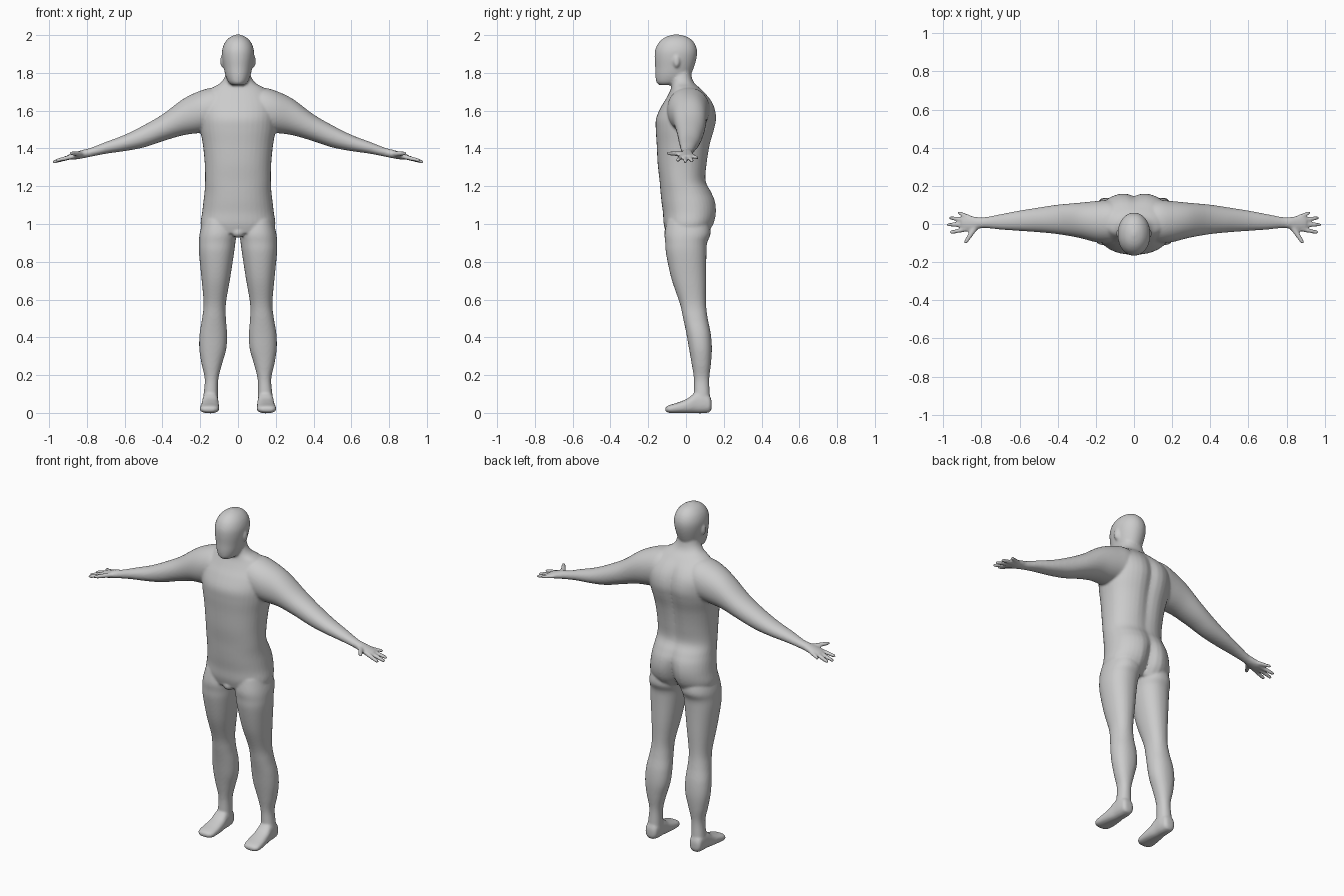
import bpy, bmesh, math
from mathutils import Vector

N = 40  # points round each cross-section


def spline(rows, steps=5):
    """Smoothly resample section rows (Catmull-Rom)."""
    out = []
    for i in range(len(rows) - 1):
        p = [rows[max(i - 1, 0)], rows[i], rows[i + 1], rows[min(i + 2, len(rows) - 1)]]
        for s in range(steps):
            t = s / steps
            out.append([0.5 * (2 * b + (c - a) * t + (2 * a - 5 * b + 4 * c - d) * t * t
                               + (3 * b - a - 3 * c + d) * t ** 3) for a, b, c, d in zip(*p)])
    return out + [list(rows[-1])]


def skin(bm, rings):
    """Bridge rings of points into a closed tube."""
    rings = [[bm.verts.new(p) for p in r] for r in rings]
    faces = [bm.faces.new(rings[0][::-1]), bm.faces.new(rings[-1])]
    for a, b in zip(rings, rings[1:]):
        n = len(a)
        faces += [bm.faces.new((a[i], a[(i + 1) % n], b[(i + 1) % n], b[i])) for i in range(n)]
    bmesh.ops.recalc_face_normals(bm, faces=faces)


def loft(bm, rows, axis, power=2.0, side=1):
    """Rows: position, min/max of first cross axis, min/max of second, back groove."""
    rings = []
    for t, a0, a1, b0, b1, groove in spline([tuple(r) + (0,) * (6 - len(r)) for r in rows]):
        ring = []
        for i in range(N):
            w = 2 * math.pi * i / N
            c, s = math.cos(w), math.sin(w)
            a = (a0 + a1) / 2 + (a1 - a0) / 2 * math.copysign(abs(c) ** (2 / power), c)
            b = (b0 + b1) / 2 + (b1 - b0) / 2 * math.copysign(abs(s) ** (2 / power), s)
            if s > 0:
                b -= groove * math.exp(-(a / 0.035) ** 2)
            p = {'x': (t, a, b), 'y': (a, t, b), 'z': (a, b, t)}[axis]
            ring.append((p[0] * side, p[1], p[2]))
        rings.append(ring)
    skin(bm, rings)


def ball(bm, centre, size):
    r = bmesh.ops.create_uvsphere(bm, u_segments=20, v_segments=12, radius=1)
    for v in r['verts']:
        v.co = Vector([c + k * s for c, k, s in zip(centre, v.co, size)])


def finger(bm, start, end, r0, r1):
    """Tapered digit with a rounded tip."""
    a, b = Vector(start), Vector(end)
    d = (b - a).normalized()
    u = d.cross(Vector((0, 0, 1))).normalized()
    v = d.cross(u)
    rings = []
    for t, k in ((0, 1), (0.5, 1), (0.85, 1), (0.95, 0.8), (1, 0.4)):
        r = (r0 + (r1 - r0) * t) * k
        rings.append([a.lerp(b, t) + (u * math.cos(w) + v * math.sin(w)) * r
                      for w in (2 * math.pi * i / 12 for i in range(12))])
    skin(bm, rings)


bm = bmesh.new()

# torso and neck: z, half width, front, back, spine groove
torso = [(0.95, .185, -.105, .12, .05), (1.0, .198, -.118, .152, .045), (1.06, .19, -.122, .166, .035),
         (1.12, .183, -.13, .16, .02), (1.17, .177, -.135, .138, .012), (1.23, .174, -.14, .108, .008),
         (1.32, .176, -.15, .115, .012), (1.42, .186, -.155, .132, .016), (1.50, .2, -.16, .155, .02),
         (1.56, .205, -.158, .166, .02), (1.62, .205, -.132, .155, .018), (1.67, .185, -.102, .125, .01),
         (1.715, .145, -.08, .078, 0), (1.745, .095, -.076, .045, 0), (1.78, .07, -.08, .03, 0),
         (1.83, .06, -.08, .025, 0)]
loft(bm, [(z, -w, w, f, b, g) for z, w, f, b, g in torso], 'z', 2.25)
ball(bm, (0, -.085, .955), (.035, .03, .028))

# head and face
head = [(1.735, .03, -.14, -.05), (1.75, .05, -.156, -.01), (1.785, .066, -.162, .022),
        (1.83, .076, -.163, .042), (1.88, .084, -.166, .056), (1.92, .084, -.163, .058),
        (1.955, .073, -.148, .046), (1.98, .054, -.124, .024), (1.994, .033, -.098, -.002),
        (2.003, .008, -.065, -.04)]
loft(bm, [(z, -w, w, f, b) for z, w, f, b in head], 'z', 2.1)

# legs: z, inner, outer, front, back
leg = [(1.02, .02, .185, -.10, .12), (.95, .008, .203, -.113, .13), (.90, .014, .207, -.11, .112),
       (.84, .022, .206, -.105, .108), (.71, .042, .193, -.077, .107), (.58, .064, .182, -.033, .106),
       (.50, .064, .19, -.015, .115), (.42, .058, .203, .002, .131), (.34, .062, .205, .016, .137),
       (.26, .084, .193, .03, .132), (.18, .104, .176, .042, .123), (.10, .106, .182, .042, .126),
       (.04, .104, .188, .045, .13)]
# feet: y, inner, outer, sole, top
foot = [(.136, .13, .165, .025, .06), (.125, .112, .182, .004, .09), (.09, .105, .187, -.002, .11),
        (.05, .104, .189, -.002, .108), (.01, .101, .194, -.002, .077), (-.04, .099, .2, -.002, .056),
        (-.08, .102, .202, -.001, .044), (-.1, .112, .194, .003, .036), (-.11, .13, .175, .01, .026)]
# arms and palms: x, front, back, bottom, top
arm = [(.06, -.09, .11, 1.50, 1.715), (.13, -.1, .125, 1.49, 1.722), (.2, -.095, .12, 1.482, 1.705),
       (.29, -.072, .111, 1.47, 1.662), (.4, -.053, .101, 1.438, 1.58), (.5, -.043, .086, 1.405, 1.522),
       (.6, -.036, .07, 1.386, 1.472), (.7, -.029, .051, 1.372, 1.434), (.78, -.021, .036, 1.356, 1.403),
       (.82, -.026, .036, 1.348, 1.393), (.86, -.036, .043, 1.342, 1.38), (.89, -.032, .043, 1.342, 1.37),
       (.905, -.024, .034, 1.345, 1.364)]
# thumb and fingers: start, end, radii
digits = [((.83, -.015, 1.37), (.888, -.103, 1.375), .016, .010),
          ((.87, -.026, 1.358), (.967, -.045, 1.335), .013, .010),
          ((.87, -.005, 1.358), (.983, -.003, 1.327), .013, .010),
          ((.87, .018, 1.358), (.972, .034, 1.330), .013, .010),
          ((.86, .034, 1.360), (.925, .062, 1.350), .012, .009)]

for side in (-1, 1):
    loft(bm, leg, 'z', 2.2, side)
    loft(bm, foot, 'y', 2.5, side)
    loft(bm, arm, 'x', 2.1, side)
    for (ax, ay, az), (bx, by, bz), r0, r1 in digits:
        finger(bm, (ax * side, ay, az), (bx * side, by, bz), r0, r1)
    # ears
    ball(bm, (.083 * side, -.05, 1.862), (.011, .018, .032))

me = bpy.data.meshes.new("body")
bm.to_mesh(me)
bm.free()
body = bpy.data.objects.new("body", me)
bpy.context.collection.objects.link(body)

# single grey skin
grey = bpy.data.materials.new("plain grey")
grey.diffuse_color = (0.6, 0.6, 0.6, 1)
me.materials.append(grey)

# fuse the parts into one smooth surface
fuse = body.modifiers.new("fuse", 'REMESH')
fuse.mode = 'VOXEL'
fuse.voxel_size = 0.007
fuse.use_smooth_shade = True
soften = body.modifiers.new("soften", 'SMOOTH')
soften.factor = 0.5
soften.iterations = 4
